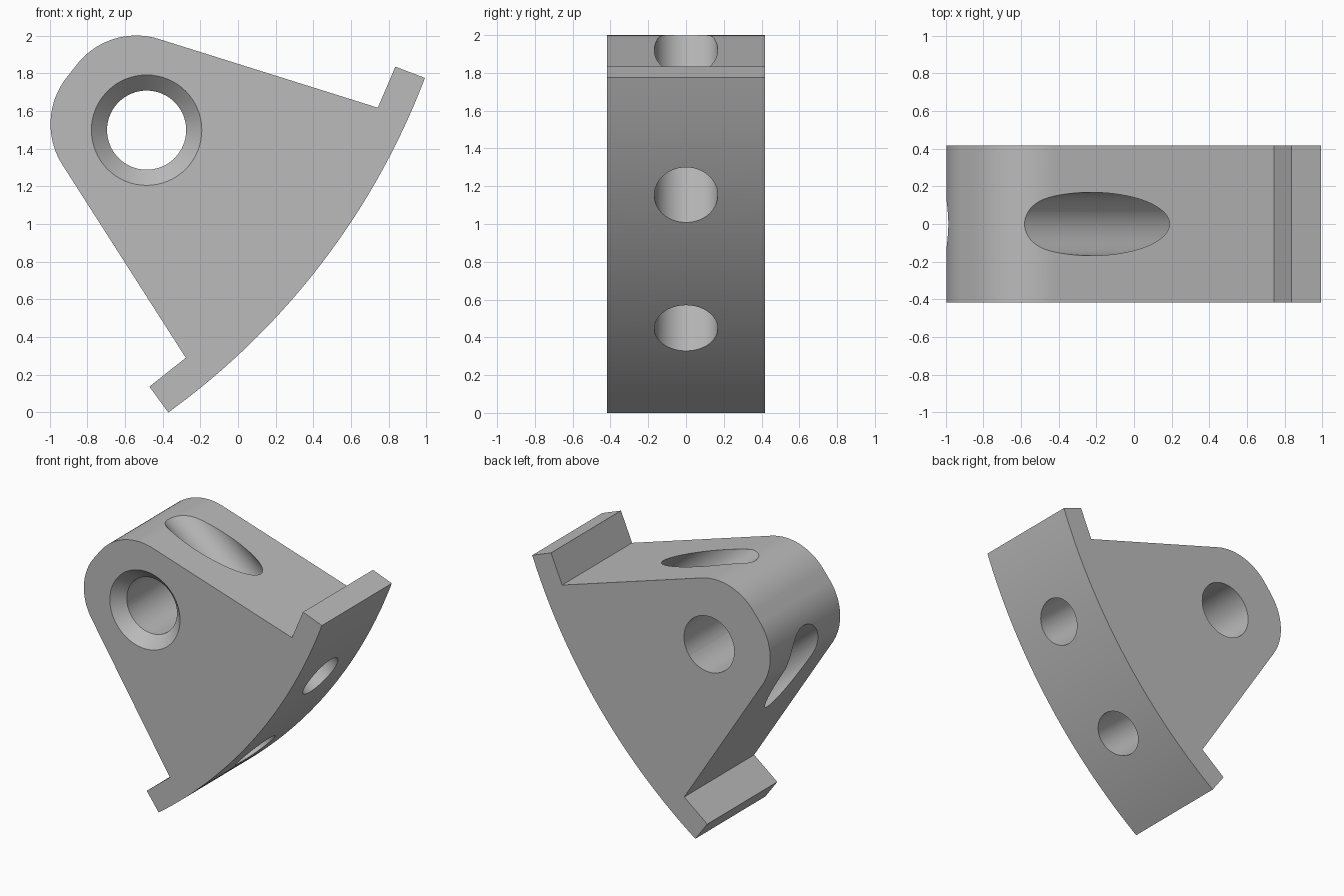
import bpy, bmesh
from math import radians, cos, sin, asin, atan2, hypot
from mathutils import Vector

cube = bpy.data.objects.get("Cube")
if cube:
    bpy.data.objects.remove(cube, do_unlink=True)

HALF = 0.417  # half the thickness along y

grey = bpy.data.materials.new("plain grey")
grey.use_nodes = True
colour = (0.5, 0.5, 0.5, 1)
grey.diffuse_color = colour
grey.node_tree.nodes["Principled BSDF"].inputs["Base Color"].default_value = colour


def arc(cx, cz, r, start, end, steps):
    """Points on a circle in the xz plane, angles in degrees."""
    angles = [radians(start + (end - start) * i / steps) for i in range(steps + 1)]
    return [(cx + r * cos(a), cz + r * sin(a)) for a in angles]


def chord_arc(a, b, r, steps):
    """Arc of radius r from a to b, bulging to the right of the path."""
    dx, dz = b[0] - a[0], b[1] - a[1]
    length = hypot(dx, dz)
    half = asin(length / 2 / r)
    back = r * cos(half)
    cx = (a[0] + b[0]) / 2 - dz / length * back
    cz = (a[1] + b[1]) / 2 + dx / length * back
    mid = atan2(-dx, dz)
    turn = [mid + half * (2 * i / steps - 1) for i in range(steps + 1)]
    return [(cx + r * cos(t), cz + r * sin(t)) for t in turn]


def make_object(name, bm):
    bmesh.ops.recalc_face_normals(bm, faces=bm.faces)
    mesh = bpy.data.meshes.new(name)
    bm.to_mesh(mesh)
    bm.free()
    mesh.materials.append(grey)
    obj = bpy.data.objects.new(name, mesh)
    bpy.context.collection.objects.link(obj)
    return obj


def cutter(name, centre, axis, r1, r2, depth):
    """Round cutter, r1 at its tail and r2 at its head along the axis."""
    bm = bmesh.new()
    bmesh.ops.create_cone(bm, cap_ends=True, segments=64, radius1=r1, radius2=r2, depth=depth)
    obj = make_object(name, bm)
    obj.rotation_mode = "QUATERNION"
    obj.rotation_quaternion = Vector(axis).to_track_quat("Z", "Y")
    obj.location = centre
    obj.hide_render = True
    return obj


# Sector body: curved outer face, lipped ends and a rounded pivot end
profile = chord_arc((-0.37, 0), (0.992, 1.775), 3.9, 40)
profile += [(0.835, 1.835), (0.742, 1.617)]
profile += arc(-0.54, 1.6, 0.4, 72.5, 142, 20)
profile += arc(-0.595, 1.53, 0.4, 142, 212.3, 20)
profile += [(-0.277, 0.29), (-0.47, 0.137)]

bm = bmesh.new()
front = bm.faces.new([bm.verts.new((x, -HALF, z)) for x, z in profile])
extruded = bmesh.ops.extrude_face_region(bm, geom=[front])["geom"]
bmesh.ops.translate(bm, vec=(0, 2 * HALF, 0),
                    verts=[v for v in extruded if isinstance(v, bmesh.types.BMVert)])
body = make_object("sector_body", bm)

# Pivot bore with a front chamfer, and two parallel slanted bores
px, pz = -0.485, 1.498
slant = (-cos(radians(40)), 0, sin(radians(40)))
cutters = [
    cutter("pivot_bore", (px, 0, pz), (0, 1, 0), 0.21, 0.21, 2),
    cutter("pivot_chamfer", (px, -HALF, pz), (0, 1, 0), 0.393, 0.193, 0.2),
    cutter("upper_bore", (0.685, 0, 1.155), slant, 0.168, 0.168, 5),
    cutter("lower_bore", (0.143, 0, 0.45), slant, 0.168, 0.168, 5),
]
bpy.context.view_layer.update()

bpy.ops.object.select_all(action="DESELECT")
body.select_set(True)
bpy.context.view_layer.objects.active = body
for tool in cutters:
    mod = body.modifiers.new(tool.name, "BOOLEAN")
    mod.operation = "DIFFERENCE"
    mod.solver = "EXACT"
    mod.object = tool
    bpy.ops.object.modifier_apply(modifier=mod.name)
for tool in cutters:
    bpy.data.objects.remove(tool, do_unlink=True)

# Smooth curved faces, with flat faces kept flat
bpy.ops.object.shade_smooth_by_angle(angle=radians(25))
weighted = body.modifiers.new("weighted_normals", "WEIGHTED_NORMAL")
weighted.keep_sharp = True
